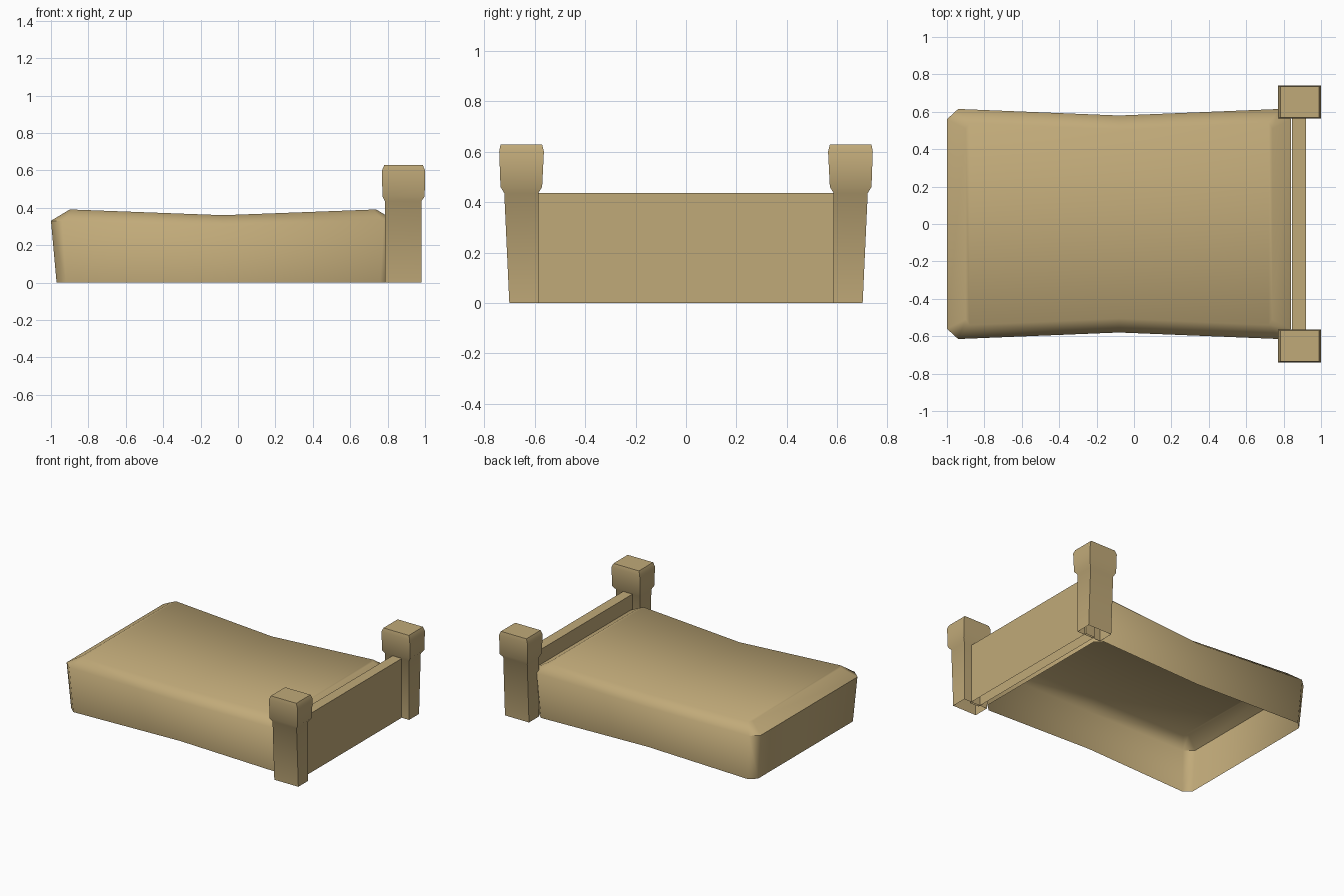
import bpy, bmesh, math

if "Cube" in bpy.data.objects:
    bpy.data.objects.remove(bpy.data.objects["Cube"])

tan = bpy.data.materials.new("tan wood")
tan.diffuse_color = (0.53, 0.40, 0.19, 1)
tan.use_nodes = True
tan.node_tree.nodes["Principled BSDF"].inputs["Base Color"].default_value = tan.diffuse_color


def finish(name, bm, angle):
    """Turn a bmesh into a smooth-by-angle object in the tan colour."""
    bmesh.ops.recalc_face_normals(bm, faces=bm.faces)
    # open shells: make sure the top faces look upward
    top = max(bm.faces, key=lambda f: f.calc_center_median().z)
    if top.normal.z < 0:
        bmesh.ops.reverse_faces(bm, faces=bm.faces)
    mesh = bpy.data.meshes.new(name)
    bm.to_mesh(mesh)
    bm.free()
    ob = bpy.data.objects.new(name, mesh)
    bpy.context.collection.objects.link(ob)
    mesh.materials.append(tan)
    bpy.ops.object.select_all(action='DESELECT')
    ob.select_set(True)
    bpy.context.view_layer.objects.active = ob
    bpy.ops.object.shade_smooth_by_angle(angle=math.radians(angle))


def loft(bm, rings):
    """Wall faces between successive closed rings of points."""
    vs = [[bm.verts.new(p) for p in r] for r in rings]
    for a, b in zip(vs, vs[1:]):
        n = len(a)
        for i in range(n):
            j = (i + 1) % n
            bm.faces.new((a[i], a[j], b[j], b[i]))
    return vs


def box_ring(x0, x1, y0, y1, z):
    return [(x0, y0, z), (x1, y0, z), (x1, y1, z), (x0, y1, z)]


# Mattress: hollow-bottomed shell, waisted and sagging in the middle
def mattress_ring(end, corner, waist, z_end, z_mid):
    half = [(-end[0], end[1], z_end), (-corner[0], corner[1], z_end),
            (0, waist, z_mid),
            (corner[0], corner[1], z_end), (end[0], end[1], z_end)]
    pts = half + [(x, -y, z) for x, y, z in reversed(half)]
    return [(x - 0.08, y, z) for x, y, z in pts]


bm = bmesh.new()
rings = loft(bm, [
    mattress_ring((0.89, 0.55), (0.84, 0.595), 0.56, 0, 0),
    mattress_ring((0.92, 0.56), (0.86, 0.615), 0.58, 0.33, 0.30),
    mattress_ring((0.82, 0.51), (0.80, 0.54), 0.505, 0.39, 0.36)])
t = rings[-1]
for i in range(4):
    bm.faces.new((t[i], t[i + 1], t[8 - i], t[9 - i]))
finish("mattress", bm, 60)

# Footboard: plank between the posts
bm = bmesh.new()
rings = loft(bm, [box_ring(0.845, 0.92, -0.6, 0.6, z) for z in (0, 0.435)])
bm.faces.new(rings[-1])
finish("footboard", bm, 30)

# Posts: leaning outward, with a blocky flared head (x0, x1, y0, y1, z)
PROFILE = [(0.785, 0.98, 0.585, 0.70, 0), (0.785, 0.98, 0.585, 0.72, 0.435),
           (0.772, 0.998, 0.570, 0.735, 0.46), (0.77, 1.0, 0.563, 0.74, 0.60),
           (0.782, 0.988, 0.570, 0.735, 0.628)]
for side, name in ((-1, "front_post"), (1, "back_post")):
    bm = bmesh.new()
    rings = loft(bm, [box_ring(x0, x1, side * y0, side * y1, z)
                      for x0, x1, y0, y1, z in PROFILE])
    bm.faces.new(rings[-1])
    finish(name, bm, 50)
